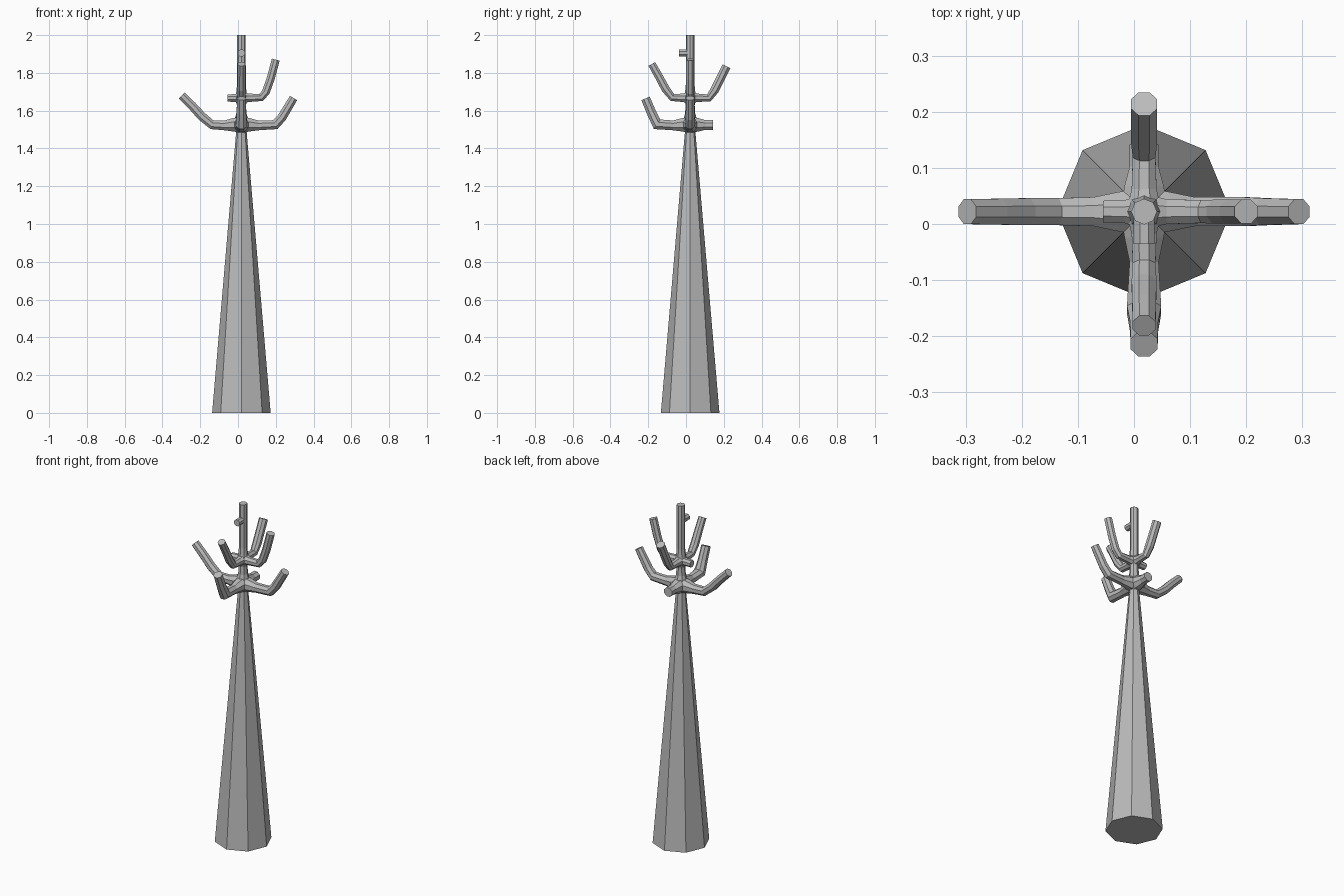
import bpy, bmesh, math
from mathutils import Vector

if "Cube" in bpy.data.objects:
    bpy.data.objects.remove(bpy.data.objects["Cube"])

CX, CY = 0.018, 0.022   # trunk axis
SIDES = 8

bark = bpy.data.materials.new("grey_bark")
bark.diffuse_color = (0.5, 0.5, 0.5, 1)
bark.use_nodes = True
bark.node_tree.nodes["Principled BSDF"].inputs["Base Color"].default_value = bark.diffuse_color


def tube(name, pts, radii, side, phase=0.0):
    """Faceted tube along a planar path; side is the normal of the plane."""
    bm = bmesh.new()
    pts = [Vector(p) for p in pts]
    side = Vector(side)
    rings = []
    for i, p in enumerate(pts):
        t = Vector()
        if i > 0:
            t += (p - pts[i - 1]).normalized()
        if i < len(pts) - 1:
            t += (pts[i + 1] - p).normalized()
        up = side.cross(t.normalized())
        ring = []
        for k in range(SIDES):
            a = 2 * math.pi * k / SIDES + phase
            ring.append(bm.verts.new(p + radii[i] * (math.cos(a) * side + math.sin(a) * up)))
        rings.append(ring)
    for a, b in zip(rings, rings[1:]):
        for k in range(SIDES):
            n = (k + 1) % SIDES
            bm.faces.new((a[k], a[n], b[n], b[k]))
    bm.faces.new(rings[0][::-1])
    bm.faces.new(rings[-1])
    bmesh.ops.recalc_face_normals(bm, faces=bm.faces)
    me = bpy.data.meshes.new(name)
    bm.to_mesh(me)
    bm.free()
    me.materials.append(bark)
    ob = bpy.data.objects.new(name, me)
    bpy.context.collection.objects.link(ob)
    return ob


def branch(name, direction, profile):
    """Branch from (distance, height, radius) triples along a horizontal direction."""
    d = Vector((direction[0], direction[1], 0))
    pts = [Vector((CX, CY, z)) + d * r for r, z, _ in profile]
    tube(name, pts, [q[2] for q in profile], d.cross(Vector((0, 0, 1))), math.pi / 8)


# trunk: long taper, swelling at both branch tiers, slim top
trunk = [(0, .155), (1.45, .031), (1.485, .028), (1.50, .040), (1.53, .046), (1.555, .036),
         (1.585, .027), (1.63, .024), (1.655, .031), (1.675, .033), (1.70, .027),
         (1.74, .023), (2.0, .023)]
tube("trunk", [(CX, CY, z) for z, _ in trunk], [r for _, r in trunk], (1, 0, 0))

# lower tier
LEFT, RIGHT, FRONT, BACK = (-1, 0), (1, 0), (0, -1), (0, 1)
branch("lower_left_branch", LEFT, [(0, 1.525, .046), (.045, 1.525, .038), (.09, 1.522, .028),
       (.155, 1.525, .026), (.21, 1.57, .026), (.26, 1.625, .025), (.315, 1.68, .024)])
branch("lower_right_branch", RIGHT, [(0, 1.525, .046), (.045, 1.525, .038), (.09, 1.522, .028),
       (.18, 1.526, .028), (.215, 1.565, .026), (.245, 1.615, .025), (.276, 1.667, .024)])
branch("lower_front_branch", FRONT, [(0, 1.525, .046), (.045, 1.525, .038), (.09, 1.522, .028),
       (.175, 1.528, .033), (.205, 1.59, .027), (.236, 1.665, .026)])
branch("lower_back_stub", BACK, [(0, 1.525, .046), (.045, 1.525, .038), (.08, 1.524, .028),
       (.12, 1.524, .028)])

# upper tier
branch("upper_right_branch", RIGHT, [(0, 1.67, .034), (.04, 1.668, .024), (.105, 1.67, .022),
       (.13, 1.70, .023), (.155, 1.77, .023), (.182, 1.87, .023)])
branch("upper_front_branch", FRONT, [(0, 1.67, .034), (.04, 1.668, .024), (.095, 1.67, .022),
       (.13, 1.715, .024), (.165, 1.78, .023), (.203, 1.847, .022)])
branch("upper_back_branch", BACK, [(0, 1.67, .034), (.04, 1.668, .024), (.10, 1.668, .022),
       (.13, 1.71, .025), (.16, 1.77, .025), (.192, 1.835, .025)])
branch("upper_left_stub", LEFT, [(0, 1.668, .034), (.035, 1.667, .022), (.073, 1.667, .021)])

# small stub near the tip
branch("top_stub", FRONT, [(0, 1.905, .02), (.058, 1.905, .02)])
